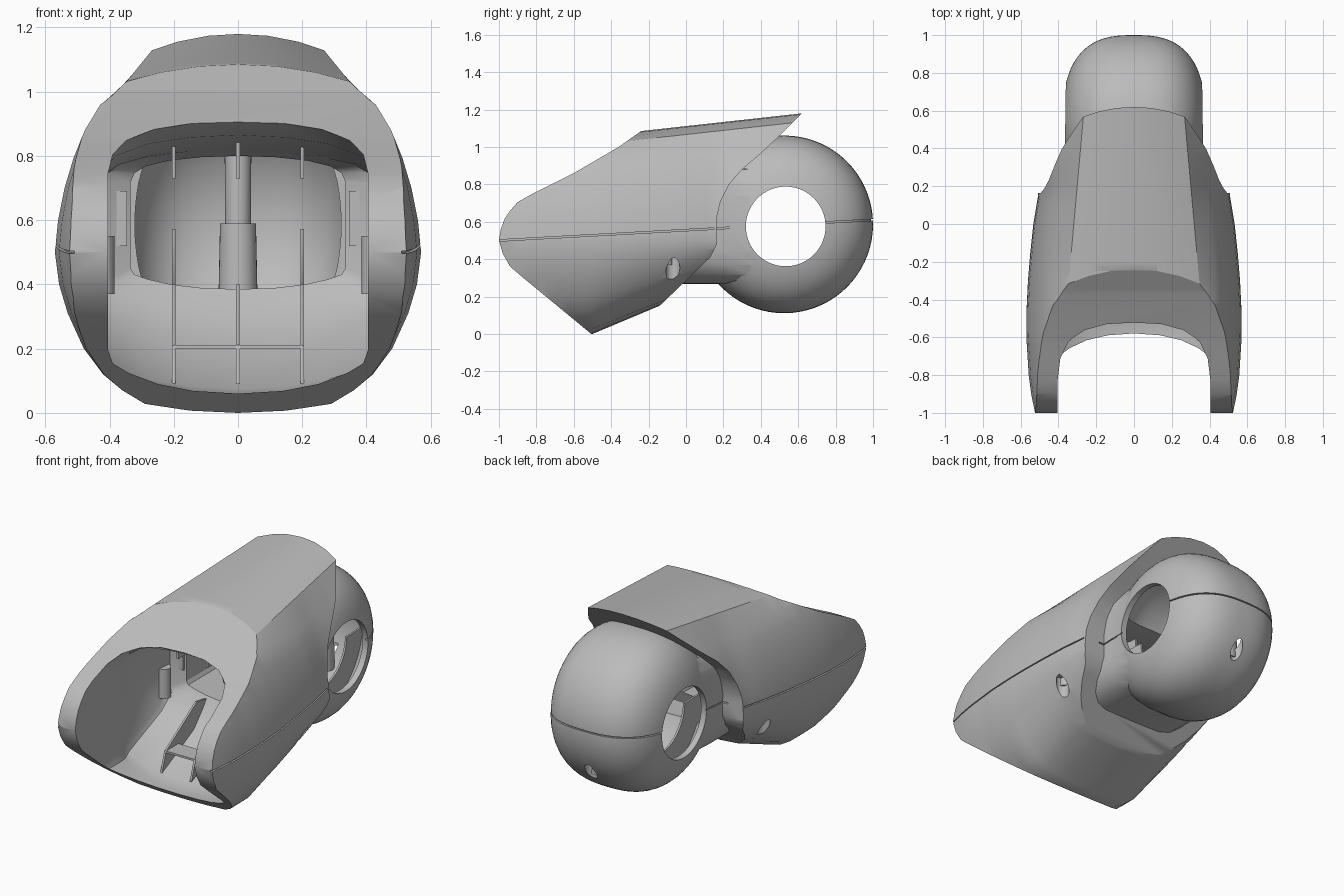
import bpy, bmesh, math
from mathutils import Vector

if "Cube" in bpy.data.objects:
    bpy.data.objects.remove(bpy.data.objects["Cube"])

grey = bpy.data.materials.new("plain grey")
grey.use_nodes = True
grey.diffuse_color = (0.5, 0.5, 0.5, 1)
grey.node_tree.nodes["Principled BSDF"].inputs["Base Color"].default_value = (0.5, 0.5, 0.5, 1)


def lerp(table, t):
    """Piecewise linear lookup in (key, value) pairs."""
    for (a, u), (b, v) in zip(table, table[1:]):
        if t <= b:
            return u + (v - u) * (max(t, a) - a) / (b - a)
    return table[-1][1]


def loft(name, rings):
    """Closed solid through rings of equal point count."""
    bm = bmesh.new()
    loops = [[bm.verts.new(p) for p in ring] for ring in rings]
    for a, b in zip(loops, loops[1:]):
        for i in range(len(a)):
            j = (i + 1) % len(a)
            bm.faces.new((a[i], a[j], b[j], b[i]))
    bm.faces.new(loops[0])
    bm.faces.new(loops[-1])
    bmesh.ops.recalc_face_normals(bm, faces=bm.faces)
    mesh = bpy.data.meshes.new(name)
    bm.to_mesh(mesh)
    bm.free()
    obj = bpy.data.objects.new(name, mesh)
    mesh.materials.append(grey)
    bpy.context.collection.objects.link(obj)
    return obj


def slab(name, outline, x0, x1):
    """Side outline (y, z) extruded along x."""
    return loft(name, [[(x, y, z) for y, z in outline] for x in (x0, x1)])


def box(name, lo, hi):
    outline = [(lo[1], lo[2]), (hi[1], lo[2]), (hi[1], hi[2]), (lo[1], hi[2])]
    return slab(name, outline, lo[0], hi[0])


def rod(name, a, b, r0, r1, n=32):
    """Tapered cylinder between two points."""
    a, b = Vector(a), Vector(b)
    u = (b - a).normalized()
    s = u.orthogonal().normalized()
    t = u.cross(s)
    turn = [2 * math.pi * i / n for i in range(n)]
    return loft(name, [[c + r * (s * math.cos(q) + t * math.sin(q)) for q in turn]
                       for c, r in ((a, r0), (b, r1))])


def combine(obj, other, op):
    mod = obj.modifiers.new(op, 'BOOLEAN')
    mod.operation, mod.solver, mod.object = op, 'EXACT', other
    bpy.context.view_layer.objects.active = obj
    bpy.ops.object.modifier_apply(modifier=mod.name)
    bpy.data.objects.remove(other)


def mirrored(half):
    """Half outline from bottom centre to top centre, closed over x = 0."""
    return half + [(-x, z) for x, z in half[-2:0:-1]]


# Outer body: sections along y
WIDTH = [(-1.1, .89), (-1, .92), (-.9, .955), (-.8, .978), (-.6, 1), (-.45, .998),
         (-.3, .985), (-.15, .963), (0, .935), (.17, .885), (.3, .89), (.7, .9)]
SIDE = [(.15, .007), (.29, .028), (.36, .07), (.42, .12), (.48, .2), (.53, .31),
        (.557, .4), (.57, .5), (.56, .6), (.54, .7), (.513, .79), (.477, .88), (.43, .96)]


def body_ring(y):
    s = lerp(WIDTH, y)
    base = max(0, .42 * (y + .5))
    top = 1.085 + .11 * (y + .24)
    edge = lerp([(-.35, .35), (.6, .265)], y)
    half = [(0, 0)] + [(x * s, z) for x, z in SIDE]
    half = [(x, base + z * (.5 - base) / .5 if z < .5 else z) for x, z in half]
    half += [(edge, top - .045), (edge * .7, top - .021), (edge * .35, top - .005), (0, top)]
    return [(x, y, z) for x, z in mirrored(half)]


shell = loft("shell", [body_ring(-1.1 + 1.8 * i / 36) for i in range(37)])

# Side silhouette trims the nose and the swept rear edge
trim = slab("body_trim", [
    (-1, .5), (-.99, .56), (-.97, .615), (-.94, .66), (-.9, .705), (-.82, .75), (-.6, .86),
    (-.36, 1), (-.24, 1.085), (0, 1.25), (.69, 1.25), (.5, 1.06), (.4, .965),
    (.3, .88), (.23, .8), (.185, .71), (.163, .62), (.165, .48), (.13, .41),
    (0, .285), (-.32, -.02), (-.47, -.03), (-.87, .3), (-.94, .36), (-.98, .43)], -1, 1)
combine(shell, trim, 'INTERSECT')

# Barrel: rounded drum around the x axis
CY, CZ = .525, .586


def drum(name, half_width, radius):
    steps = [1.29 * (i / 14) ** 1.4 for i in range(15)]
    prof = [(half_width * math.sin(t) ** .74, radius * math.cos(t) ** .74) for t in steps]
    prof = [(-x, r) for x, r in prof[:0:-1]] + prof
    turn = [2 * math.pi * i / 72 for i in range(72)]
    obj = loft(name, [[(x, CY + r * math.cos(q), CZ + r * math.sin(q)) for q in turn]
                      for x, r in prof])
    return obj, prof


barrel, profile = drum("barrel", .379, .475)

# Neck: rounded tube joining the body to the barrel
NECK = [(0, .268), (.2, .27), (.27, .285), (.32, .32), (.35, .37), (.364, .44),
        (.364, .74), (.35, .81), (.31, .88), (.22, .92), (0, .94)]
neck = loft("neck", [[(x * w, y, z) for x, z in mirrored(NECK)]
                     for y, w in ((-.06, 1), (.22, 1), (.38, .97))])
combine(shell, neck, 'UNION')
combine(shell, barrel, 'UNION')

# Hollow: front opening narrowing back into the barrel
OPENING = [(0, 0), (.14, .01), (.25, .035), (.34, .075), (.39, .11), (.405, .16),
           (.405, .8), (.39, .87), (.35, .92), (.26, .965), (.14, .99), (0, 1)]


def cavity_ring(y, floor, ceil, width):
    half = [(x * width / .405, floor + (ceil - floor) * z) for x, z in OPENING]
    return [(x, y, z) for x, z in mirrored(half)]


cavity = loft("cavity", [cavity_ring(*row) for row in (
    (-1.2, .06, .915, .405), (-.6, .06, .915, .405), (-.53, .06, .91, .41),
    (-.46, .075, .865, .435), (-.15, .23, .82, .43), (-.06, .33, .81, .42),
    (-.02, .385, .8, .335), (.3, .385, .8, .335))])
combine(shell, cavity, 'DIFFERENCE')
combine(shell, drum("barrel_cavity", .345, .43)[0], 'DIFFERENCE')

# Side holes and screw holes
combine(shell, rod("axle_hole", (-.6, .533, .575), (.6, .533, .575), .213, .213, 64), 'DIFFERENCE')
combine(shell, rod("rear_screw_hole", (0, .92, 0), (0, .92, .42), .036, .036), 'DIFFERENCE')
for s in (-1, 1):
    combine(shell, rod("side_screw_hole", (s * .478, -.07, 0), (s * .478, -.07, .42), .037, .037),
            'DIFFERENCE')


# Seam groove along the body sides and around the back of the barrel
def groove(name, path, inner):
    rings = []
    for (x, y), (u, v) in zip(path, inner):
        z, w = .5 + .055 * (y + 1), .5 + .055 * (v + 1)
        rings.append([(x, y, z - .004), (x, y, z + .004), (u, v, w + .004), (u, v, w - .004)])
    combine(shell, loft(name, rings), 'DIFFERENCE')


for s in (-1, 1):
    ys = [-1.05 + .1 * i for i in range(13)]
    groove("body_groove", [(s * .62, y) for y in ys],
           [(s * (.57 * lerp(WIDTH, y) - .016), y) for y in ys])
    ys = [.1, .4]
    groove("neck_groove", [(s * .4, y) for y in ys], [(s * .355, y) for y in ys])
groove("barrel_groove", [(x * 1.1, CY + r + .02) for x, r in profile],
       [(x * .965, CY + r - .012) for x, r in profile])

# Interior ribs, bosses and catches
parts = [shell]
for x in (-.2, 0, .2):
    parts.append(slab("floor_rib", [(-.46, .09), (-.42, .21), (-.12, .4), (-.01, .38), (-.13, .24)],
                      x - .006, x + .006))
    parts.append(box("ceiling_rib", (x - .006, -.3, .73), (x + .006, .02, .85)))
for x in (-.2, .2):
    arc = [math.radians(-178 + 176 * i / 24) for i in range(25)]
    outline = [(CY + .41 * math.cos(q), CZ + .41 * math.sin(q)) for q in arc]
    outline += [(.533 + .228 * math.cos(q), .575 + .228 * math.sin(q)) for q in arc[::-1]]
    parts.append(slab("barrel_rib", outline, x - .006, x + .006))
parts.append(box("floor_shelf", (-.2, -.42, .2), (.2, -.3, .212)))
parts.append(rod("lower_boss", (0, .83, .3), (0, .83, .59), .062, .056))
parts.append(rod("upper_boss", (0, .83, .59), (0, .83, .89), .04, .042))
for s in (-1, 1):
    x0, x1 = sorted((s * .345, s * .45))
    parts.append(box("side_catch", (x0, -.04, .52), (x1, 0, .69)))
    parts.append(rod("side_boss", (s * .425, -.11, .37), (s * .425, -.11, .55), .04, .04))

# Smooth shading with sharp edges kept
for obj in parts:
    bpy.ops.object.select_all(action='DESELECT')
    obj.select_set(True)
    bpy.context.view_layer.objects.active = obj
    bpy.ops.object.shade_smooth_by_angle(angle=math.radians(30))
